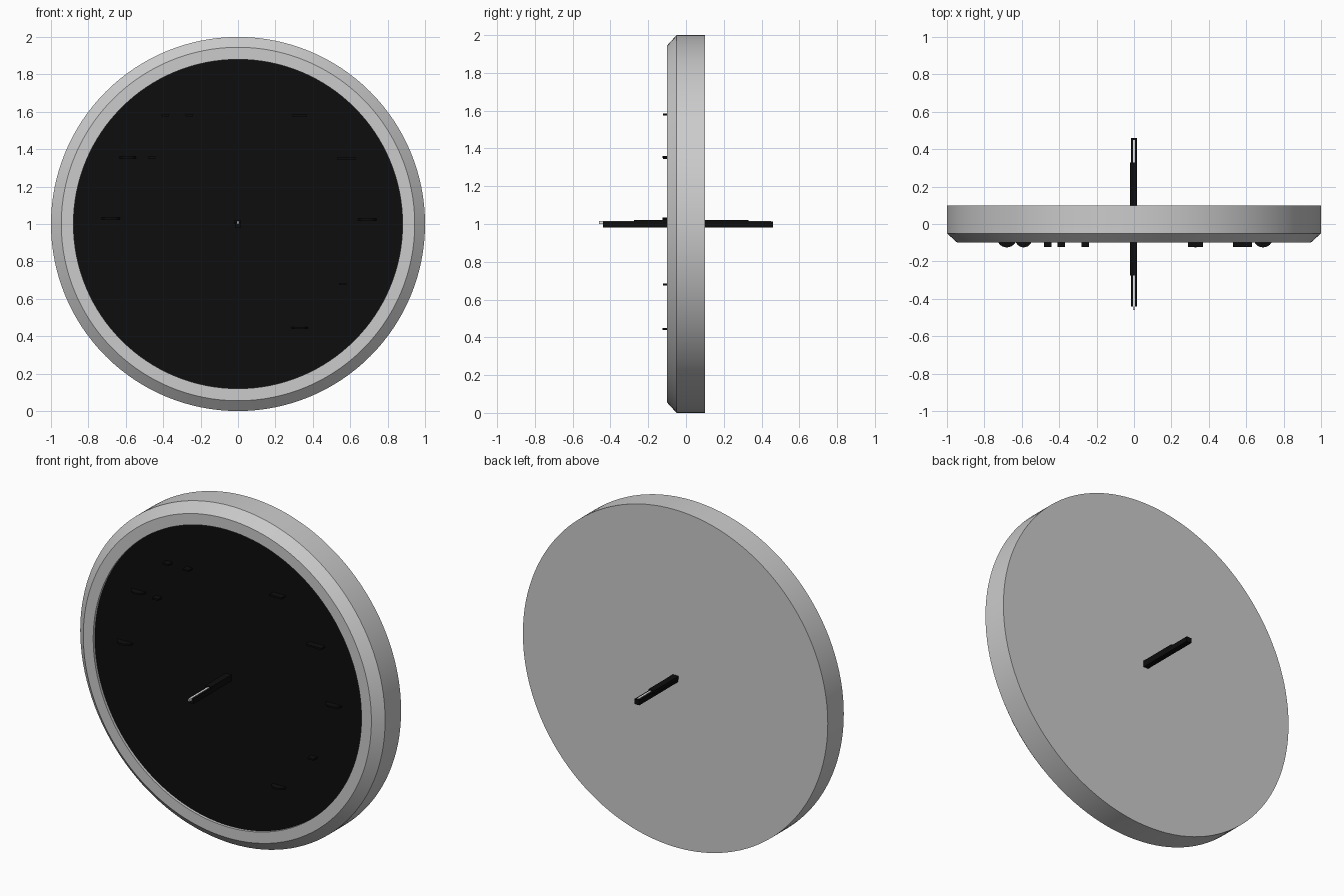
import bpy, bmesh, math
from mathutils import Matrix, Vector

cube = bpy.data.objects.get("Cube")
if cube:
    bpy.data.objects.remove(cube, do_unlink=True)


def material(name, rgb):
    m = bpy.data.materials.new(name)
    m.use_nodes = True
    color = (*rgb, 1)
    m.diffuse_color = color
    m.node_tree.nodes["Principled BSDF"].inputs["Base Color"].default_value = color
    return m


GREY = material("case grey", (0.6, 0.6, 0.6))
BLACK = material("dial black", (0.004, 0.004, 0.004))
WHITE = material("hand white", (0.8, 0.8, 0.8))
CENTRE = Vector((0, 0, 1))


def finish(name, bm, mat, smooth=False):
    mesh = bpy.data.meshes.new(name)
    bmesh.ops.recalc_face_normals(bm, faces=bm.faces)
    bm.to_mesh(mesh)
    bm.free()
    mesh.materials.append(mat)
    ob = bpy.data.objects.new(name, mesh)
    bpy.context.collection.objects.link(ob)
    if smooth:
        bpy.ops.object.select_all(action="DESELECT")
        ob.select_set(True)
        bpy.context.view_layer.objects.active = ob
        bpy.ops.object.shade_smooth_by_angle(angle=math.radians(30))
    return ob


def box(name, x0, x1, y0, y1, z0, z1, mat):
    bm = bmesh.new()
    bmesh.ops.create_cube(bm, size=1)
    for v in bm.verts:
        v.co = ((x1 if v.co.x > 0 else x0),
                (y1 if v.co.y > 0 else y0),
                (z1 if v.co.z > 0 else z0))
    return finish(name, bm, mat)


# Case: profile of (radius, y) turned round the y axis, with a recessed front
profile = [(0, 0.1), (1, 0.1), (1, -0.05), (0.945, -0.1), (0.88, -0.1), (0.88, -0.08), (0, -0.08)]
bm = bmesh.new()
verts = [bm.verts.new((r, y, 1)) for r, y in profile]
edges = [bm.edges.new(pair) for pair in zip(verts, verts[1:])]
bmesh.ops.spin(bm, geom=verts + edges, cent=CENTRE, axis=(0, 1, 0),
               angle=math.tau, steps=128, use_merge=True)
bmesh.ops.remove_doubles(bm, verts=bm.verts, dist=0.0001)
finish("case", bm, GREY, smooth=True)

# Dial: thin black disc lying in the recess
bm = bmesh.new()
bmesh.ops.create_cone(bm, cap_ends=True, segments=128, radius1=0.88, radius2=0.88, depth=0.006,
                      matrix=Matrix.Translation((0, -0.081, 1)) @ Matrix.Rotation(math.pi / 2, 4, "X"))
finish("dial", bm, BLACK, smooth=True)

# Hour markers: small level plates standing out of the dial (x, z, width, rounded)
markers = [
    (-0.39, 1.58, 0.04, False), (-0.26, 1.58, 0.04, False), (0.33, 1.58, 0.08, False),
    (-0.59, 1.355, 0.09, True), (-0.46, 1.355, 0.04, False), (0.58, 1.35, 0.1, False),
    (-0.68, 1.03, 0.1, True), (0.69, 1.025, 0.1, True),
    (0.56, 0.68, 0.04, False), (0.33, 0.445, 0.09, True),
]
for i, (x, z, width, rounded) in enumerate(markers, 1):
    name = f"hour_marker_{i}"
    if rounded:
        bm = bmesh.new()
        bmesh.ops.create_cone(bm, cap_ends=True, segments=24, radius1=0.5, radius2=0.5, depth=0.01,
                              matrix=Matrix.Translation((x, -0.08, z)) @ Matrix.Diagonal((width, 0.09, 1, 1)))
        finish(name, bm, BLACK, smooth=True)
    else:
        box(name, x - width / 2, x + width / 2, -0.122, -0.06, z - 0.005, z + 0.005, BLACK)

# Hands: stacked flat bars passing through the centre of the case
box("minute_hand", -0.016, 0.016, -0.44, 0.46, 0.982, 1.012, BLACK)
box("hour_hand", -0.022, 0.016, -0.275, 0.33, 1.0, 1.02, BLACK)
box("second_hand", -0.005, 0.005, -0.46, 0.45, 1.0, 1.015, WHITE)
